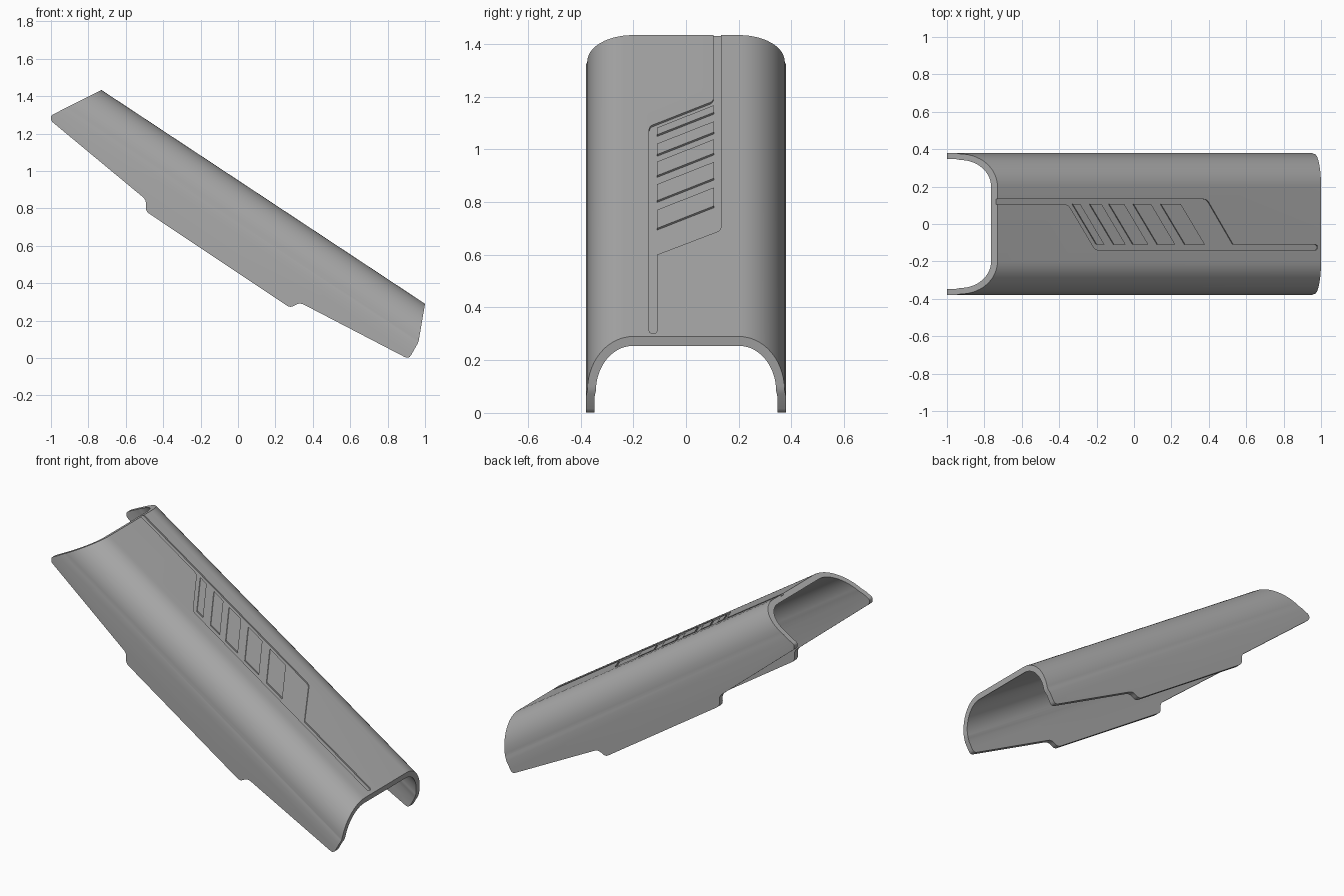
import bpy, bmesh, math
from mathutils import Vector

if "Cube" in bpy.data.objects:
    bpy.data.objects.remove(bpy.data.objects["Cube"])

grey = bpy.data.materials.new("mid grey")
grey.use_nodes = True
colour = (0.4, 0.4, 0.4, 1)
grey.diffuse_color = colour
grey.node_tree.nodes["Principled BSDF"].inputs["Base Color"].default_value = colour

# Tilted frame: u runs down the ridge, v points out of the top face
START = Vector((-0.73, 0, 1.433))
ALONG = Vector((1.73, 0, -1.143)).normalized()
OUT = Vector((-ALONG.z, 0, ALONG.x))


def tilted(u, y, v):
    return START + ALONG * u + Vector((0, y, 0)) + OUT * v


def rounded(points, steps=4):
    """Round each corner (x, y, radius) of a closed outline."""
    result = []
    for i, (x, y, r) in enumerate(points):
        p = Vector((x, y))
        if not r:
            result.append(p)
            continue
        before = (Vector(points[i - 1][:2]) - p).normalized() * r + p
        after = (Vector(points[(i + 1) % len(points)][:2]) - p).normalized() * r + p
        for k in range(steps + 1):
            t = k / steps
            result.append(before * (1 - t) ** 2 + p * 2 * t * (1 - t) + after * t * t)
    return result


def prism(name, outline, offset):
    """Extrude a flat outline of 3D points along an offset."""
    bm = bmesh.new()
    face = bm.faces.new([bm.verts.new(p) for p in outline])
    extruded = bmesh.ops.extrude_face_region(bm, geom=[face])["geom"]
    moved = [g for g in extruded if isinstance(g, bmesh.types.BMVert)]
    bmesh.ops.translate(bm, verts=moved, vec=offset)
    bmesh.ops.recalc_face_normals(bm, faces=bm.faces)
    mesh = bpy.data.meshes.new(name)
    bm.to_mesh(mesh)
    bm.free()
    mesh.materials.append(grey)
    obj = bpy.data.objects.new(name, mesh)
    bpy.context.collection.objects.link(obj)
    return obj


def cut(obj, cutter, operation):
    mod = obj.modifiers.new(cutter.name, "BOOLEAN")
    mod.object, mod.operation, mod.solver = cutter, operation, "EXACT"
    bpy.context.view_layer.objects.active = obj
    bpy.ops.object.modifier_apply(modifier=mod.name)
    bpy.data.objects.remove(cutter)


# Shell: arched channel section swept along the ridge
def half_section(flat, wall, top, drop, lip):
    arc = []
    for k in range(15):
        a = math.pi / 2 * k / 14
        arc.append((flat + (wall - flat) * math.sin(a), top - drop * (1 - math.cos(a))))
    return arc + [(lip, top - drop - 0.03), (lip, -0.9)]


outer = half_section(0.2, 0.374, 0, 0.19, 0.38)
inner = half_section(0.2, 0.342, -0.033, 0.16, 0.348)
section = [(-y, v) for y, v in reversed(outer)] + outer
section += list(reversed(inner)) + [(-y, v) for y, v in inner]
shell = prism("channel_shell", [tilted(-0.8, y, v) for y, v in section], ALONG * 3.6)

# Side outline trims the ends and the stepped lower edge
side = rounded([
    (-0.73, 1.433, 0), (1.0, 0.29, 0), (0.965, 0.085, 0.015), (0.913, -0.006, 0.025),
    (0.33, 0.297, 0.025), (0.28, 0.268, 0.022), (-0.495, 0.785, 0.025),
    (-0.49, 0.845, 0.025), (-1.0, 1.268, 0.012), (-1.0, 1.297, 0.012)])
# Lift the ridge edge clear of the top face so that it is not trimmed twice
side[0] += Vector((-0.73 + 1.0, 1.433 - 1.297)).normalized() * 0.05
side[1] += Vector((0.035, 0.205)).normalized() * 0.05
trim = prism("side_trim", [Vector((p.x, -1, p.y)) for p in side], Vector((0, 2, 0)))
cut(shell, trim, "INTERSECT")

# Shallow recess in the top face: a parallelogram with a channel at each end
DEPTH = 0.008


def along_from_height(z):
    return (START.z - z) / -ALONG.z


recess = rounded([
    (0.105, 1.5, 0), (0.105, 1.183, 0.015), (-0.14, 1.087, 0.015), (-0.14, 0.302, 0.012),
    (-0.11, 0.302, 0.012), (-0.11, 0.6, 0), (0.133, 0.693, 0.015), (0.133, 1.5, 0)])
pocket = prism("recess_cutter",
               [tilted(along_from_height(p.y), p.x, -DEPTH) for p in recess], OUT * 0.1)
cut(shell, pocket, "DIFFERENCE")

# Slanted ribs standing flush inside the recess, thinner towards the top
for low, high in [(0.70, 0.77), (0.805, 0.867), (0.9, 0.953), (0.98, 1.021), (1.055, 1.082)]:
    corners = [(-0.11, low), (0.106, low + 0.085), (0.106, high + 0.085), (-0.11, high)]
    prism("slanted_rib",
          [tilted(along_from_height(z), y, -DEPTH - 0.002) for y, z in corners],
          OUT * (DEPTH + 0.002))

# Smooth curved wall with crisp edges
bpy.ops.object.select_all(action="DESELECT")
shell.select_set(True)
bpy.context.view_layer.objects.active = shell
bpy.ops.object.shade_smooth_by_angle(angle=math.radians(30))
